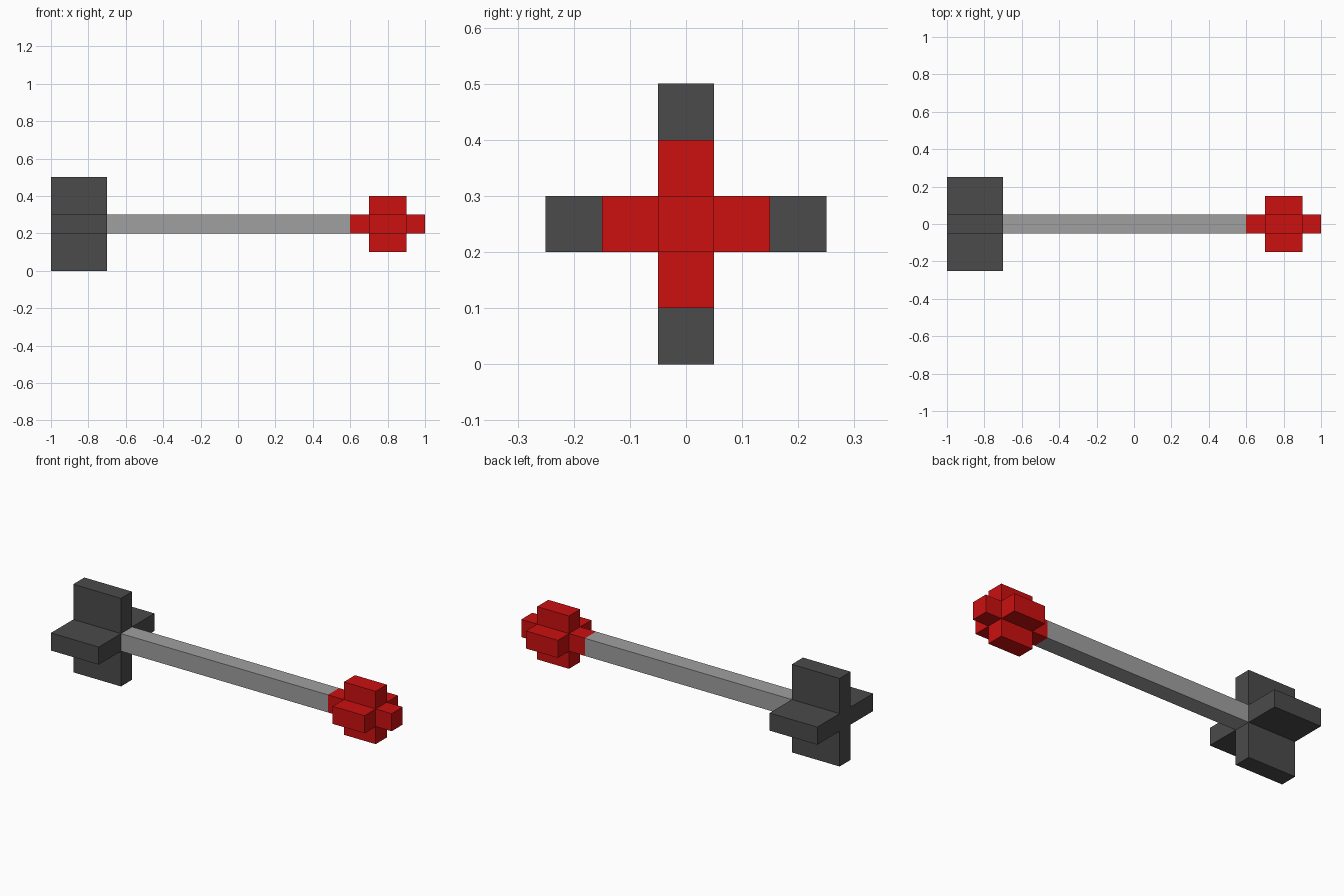
import bpy, bmesh
from mathutils import Vector

if "Cube" in bpy.data.objects:
    bpy.data.objects.remove(bpy.data.objects["Cube"])

AXIS_Z = 0.25   # height of the shaft centre line
HALF = 0.05     # half thickness of shaft and arms


def material(name, rgb):
    m = bpy.data.materials.new(name)
    m.diffuse_color = (*rgb, 1)
    m.use_nodes = True
    m.node_tree.nodes["Principled BSDF"].inputs["Base Color"].default_value = m.diffuse_color
    return m


def bar(name, stations, mat, arm_section=None, reach=0):
    """Square bar along x; the given section grows an arm out of each side."""
    bm = bmesh.new()
    x0 = stations[0]
    corners = [(-HALF, -HALF), (HALF, -HALF), (HALF, HALF), (-HALF, HALF)]
    face = bm.faces.new([bm.verts.new((x0, y, AXIS_Z + z)) for y, z in corners])
    sections = []
    rings = [list(face.verts)]
    for x in stations[1:]:
        rings.append([bm.verts.new((x, y, AXIS_Z + z)) for y, z in corners])
        a, b = rings[-2:]
        sections.append([bm.faces.new((a[i], a[(i + 1) % 4], b[(i + 1) % 4], b[i]))
                         for i in range(4)])
    bm.faces.new(rings[-1])
    bmesh.ops.recalc_face_normals(bm, faces=bm.faces)
    bm.normal_update()
    # arms: extrude each side face straight outward
    if arm_section is not None:
        for f in sections[arm_section]:
            push = Vector(f.normal) * (reach - HALF)
            new = bmesh.ops.extrude_discrete_faces(bm, faces=[f])["faces"][0]
            bmesh.ops.translate(bm, vec=push, verts=new.verts)
    bmesh.ops.recalc_face_normals(bm, faces=bm.faces)
    me = bpy.data.meshes.new(name)
    bm.to_mesh(me)
    bm.free()
    me.materials.append(mat)
    ob = bpy.data.objects.new(name, me)
    bpy.context.collection.objects.link(ob)
    return ob


grey = material("shaft grey", (0.35, 0.35, 0.35))
dark = material("dark grey", (0.07, 0.07, 0.07))
red = material("red", (0.604, 0.005, 0.005))

# tail with four fins, shaft, and blunt red head
bar("tail_fins", [-1.0, -0.7], dark, arm_section=0, reach=0.25)
bar("shaft", [-0.7, 0.6], grey)
bar("head", [0.6, 0.7, 0.9, 1.0], red, arm_section=1, reach=0.15)
